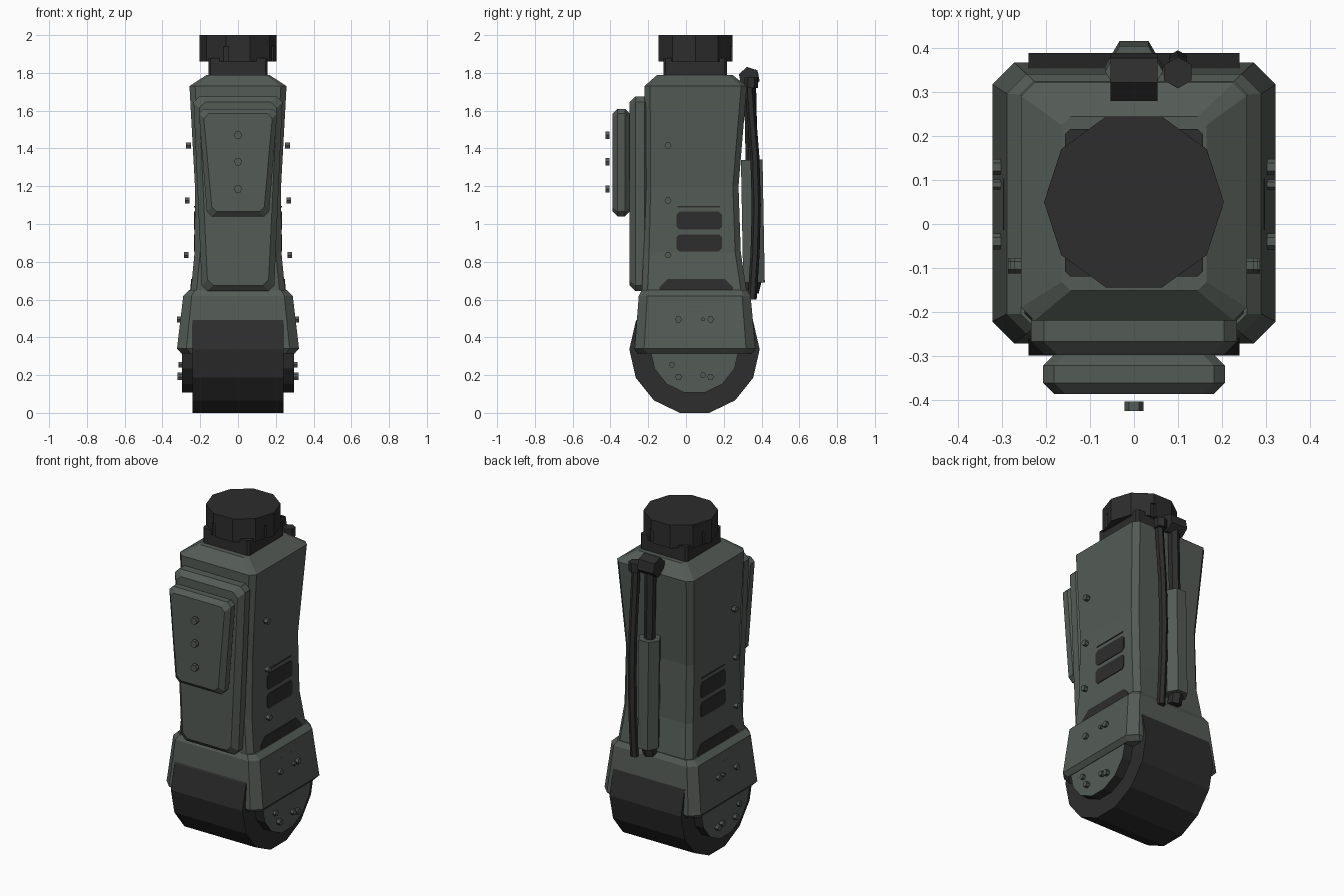
import bpy, bmesh, math
from mathutils import Vector

if "Cube" in bpy.data.objects:
    bpy.data.objects.remove(bpy.data.objects["Cube"])


def material(name, c):
    m = bpy.data.materials.new(name)
    m.diffuse_color = (*c, 1)
    m.use_nodes = True
    m.node_tree.nodes["Principled BSDF"].inputs["Base Color"].default_value = m.diffuse_color
    return m


GREEN = material("grey green", (0.088, 0.105, 0.092))
DARK = material("charcoal", (0.026, 0.026, 0.026))


def loft(name, rings, *mats):
    """Skin a list of equal-length point rings and cap both ends."""
    bm = bmesh.new()
    vs = [[bm.verts.new(p) for p in r] for r in rings]
    n = len(vs[0])
    for a, b in zip(vs, vs[1:]):
        for i in range(n):
            bm.faces.new((a[i], a[(i + 1) % n], b[(i + 1) % n], b[i]))
    bm.faces.new(vs[0])
    bm.faces.new(vs[-1])
    bmesh.ops.recalc_face_normals(bm, faces=bm.faces)
    me = bpy.data.meshes.new(name)
    bm.to_mesh(me)
    bm.free()
    ob = bpy.data.objects.new(name, me)
    bpy.context.collection.objects.link(ob)
    for m in mats:
        me.materials.append(m)
    return ob


def block_ring(z, hx, y0, y1, c):
    """Rectangle with cut corners at height z."""
    return [(hx, y0 + c, z), (hx, y1 - c, z), (hx - c, y1, z), (-hx + c, y1, z),
            (-hx, y1 - c, z), (-hx, y0 + c, z), (-hx + c, y0, z), (hx - c, y0, z)]


def block(name, specs, mat):
    return loft(name, [block_ring(*s) for s in specs], mat)


def prism(name, n, r, path, *mats, turn=0.5):
    """n-sided bar of radius r along a path of points."""
    path = [Vector(p) for p in path]
    d = (path[-1] - path[0]).normalized()
    u = Vector((0, 0, 1)) if abs(d.z) < 0.7 else Vector((1, 0, 0))
    u = (u - d * u.dot(d)).normalized()
    v = d.cross(u)
    ang = [2 * math.pi * (i + turn) / n for i in range(n)]
    return loft(name, [[p + r * (u * math.cos(a) + v * math.sin(a)) for a in ang]
                       for p in path], *mats)


def armour_plate(name, z0, z1, wb, wt, y0, y1, b, c):
    """Tapered front plate with bevelled rims, z0..z1 tall, y0 (front) to y1."""
    def ring(y, i):
        zb, zt, hb, ht = z0 + i, z1 - i, wb - i, wt - i
        pts = [(hb - c, zb), (hb, zb + c), (ht, zt - c), (ht - c, zt)]
        pts += [(-x, z) for x, z in reversed(pts)]
        return [(x, y, z) for x, z in pts]
    return loft(name, [ring(y0, b), ring(y0 + b, 0), ring(y1 - b, 0), ring(y1, b)], GREEN)


# Waisted body shell
BODY = [(0.62, 0.252, -0.235, 0.325), (0.85, 0.230, -0.225, 0.29),
        (1.20, 0.228, -0.217, 0.278), (1.73, 0.257, -0.22, 0.322)]


def body_x(z):
    for a, b in zip(BODY, BODY[1:]):
        if z <= b[0]:
            return a[1] + (b[1] - a[1]) * (z - a[0]) / (b[0] - a[0])
    return BODY[-1][1]


block("body", [(*s, 0.03) for s in BODY] + [(1.79, 0.165, -0.152, 0.245, 0.02)], GREEN)

# Flared collar above the roller
block("collar", [(0.315, 0.30, -0.255, 0.35, 0.05), (0.34, 0.323, -0.272, 0.368, 0.05),
                 (0.62, 0.29, -0.25, 0.342, 0.045), (0.65, 0.258, -0.235, 0.325, 0.03)], GREEN)

# Roller and its side hubs
prism("roller", 14, 0.345, [(-0.24, 0.045, 0.336), (0.24, 0.045, 0.336)], DARK)
hub = prism("hub", 14, 0.235, [(-0.297, 0.045, 0.336), (0.297, 0.045, 0.336)], DARK, GREEN)
for f in hub.data.polygons:
    f.material_index = int(abs(f.normal.x) > 0.9)

# Neck and ten-sided cap with slots
block("neck", [(1.77, 0.157, -0.12, 0.217, 0.012), (1.88, 0.157, -0.12, 0.217, 0.012)], DARK)
cap = prism("cap", 10, 0.205, [(0, 0.05, 1.86), (0, 0.05, 2.0)], DARK, turn=0)
for i in range(4):
    a = math.radians(72 + 90 * i)
    p = Vector((0.205 * math.cos(a), 0.05 + 0.205 * math.sin(a), 0))
    slot = prism("slot_cutter", 4, 0.02, [p + Vector((0, 0, 1.8)), p + Vector((0, 0, 1.94))], DARK)
    slot.hide_render = True
    slot.hide_set(True)
    mod = cap.modifiers.new("slot", 'BOOLEAN')
    mod.operation = 'DIFFERENCE'
    mod.solver = 'EXACT'
    mod.object = slot

# Stacked front plates
armour_plate("front_plate_large", 0.645, 1.675, 0.192, 0.235, -0.298, -0.19, 0.03, 0.03)
armour_plate("front_plate_small", 1.04, 1.61, 0.165, 0.207, -0.388, -0.297, 0.026, 0.025)
for z in (1.47, 1.33, 1.185):
    prism("front_bolt", 6, 0.022, [(0, -0.426, z), (0, -0.404, z)], GREEN)


# Side details, both sides
def side_panel(name, s, y0, y1, z0, z1, cb, ct):
    pts = [(y0 + cb, z0), (y1 - cb, z0), (y1, z0 + cb), (y1, z1 - ct),
           (y1 - ct, z1), (y0 + ct, z1), (y0, z1 - ct), (y0, z0 + cb)]
    loft(name, [[(s * (body_x(z) + e), y, z) for y, z in pts] for e in (-0.004, 0.004)], DARK)


for s in (-1, 1):
    side_panel("vent_upper", s, -0.05, 0.19, 0.97, 1.065, 0.015, 0.015)
    side_panel("vent_lower", s, -0.05, 0.19, 0.855, 0.945, 0.015, 0.015)
    side_panel("vent_line", s, -0.045, 0.18, 1.088, 1.094, 0.001, 0.001)
    side_panel("skirt_recess", s, -0.14, 0.25, 0.645, 0.71, 0.005, 0.045)
    bolts = [(0.25, -0.095, 1.415, 0.018), (0.257, -0.095, 1.125, 0.018),
             (0.263, -0.095, 0.835, 0.018), (0.298, -0.04, 0.495, 0.018),
             (0.298, 0.13, 0.495, 0.018), (0.298, 0.09, 0.495, 0.011),
             (0.29, -0.075, 0.255, 0.016), (0.295, -0.04, 0.19, 0.018),
             (0.295, 0.13, 0.19, 0.018), (0.295, 0.09, 0.2, 0.016)]
    for x, y, z, r in bolts:
        prism("side_bolt", 6, r, [(s * x, y, z), (s * (x + 0.024), y, z)], GREEN)

# Rear piston: cylinder, rod and pivot drum
prism("piston_cylinder", 6, 0.066, [(0, 0.36, 0.69), (0, 0.348, 1.34)], GREEN, turn=0)
prism("piston_foot", 6, 0.04, [(0, 0.345, 0.64), (0, 0.36, 0.70)], DARK)
prism("piston_rod", 6, 0.032, [(0, 0.348, 1.32), (0, 0.338, 1.78)], DARK)
prism("pivot_drum", 6, 0.058, [(-0.054, 0.335, 1.775), (0.054, 0.335, 1.775)], DARK, turn=0.2)

# Curved rear cable beside the piston
prism("cable", 6, 0.024, [(0.1, 0.35, 0.60), (0.1, 0.366, 0.85), (0.1, 0.372, 1.1),
                          (0.1, 0.365, 1.35), (0.1, 0.345, 1.6), (0.1, 0.335, 1.74)], DARK)
prism("cable_end", 6, 0.036, [(0.1, 0.345, 1.72), (0.1, 0.345, 1.775)], DARK)
